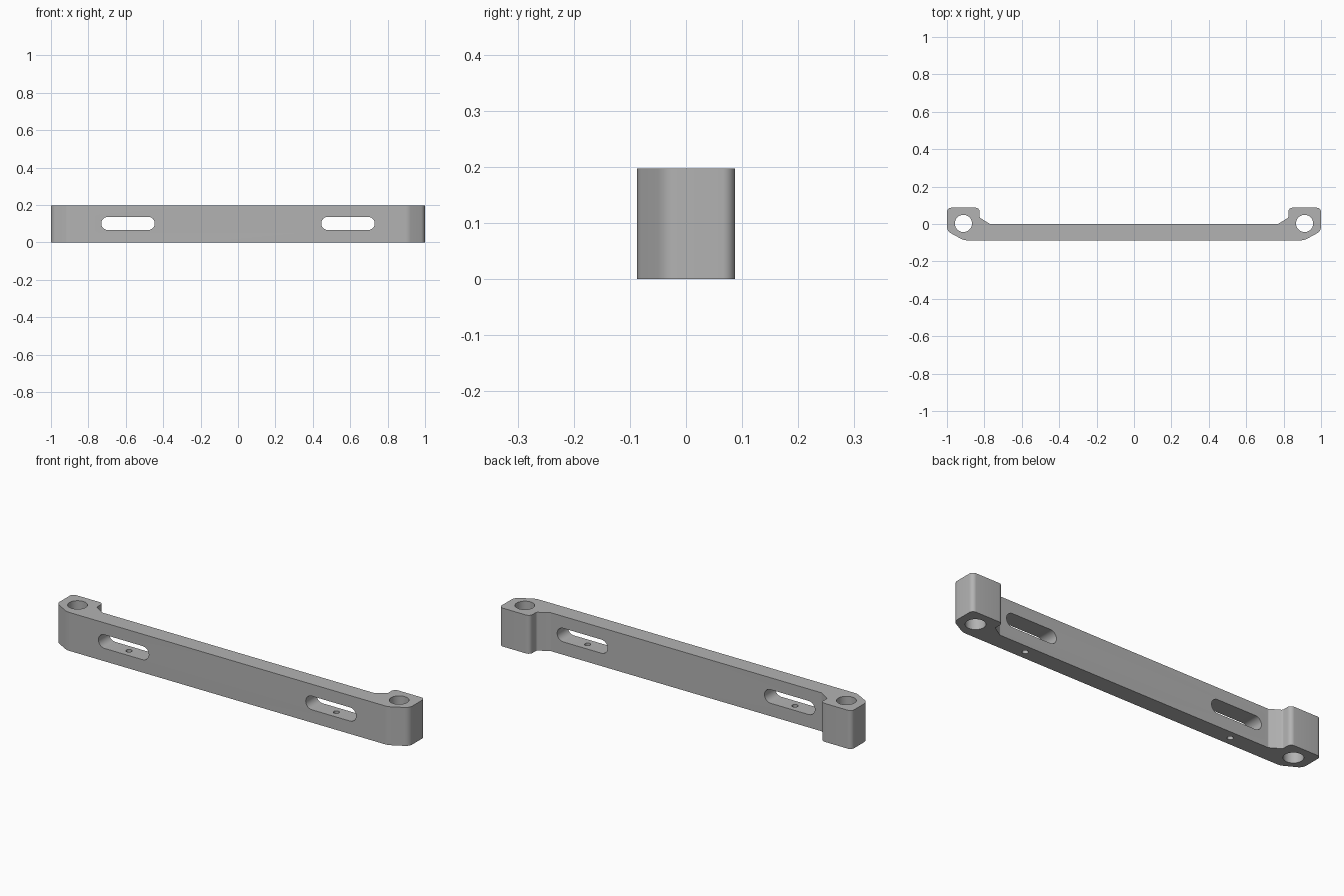
import bpy
import bmesh
import math
from mathutils import Matrix, Vector

cube = bpy.data.objects.get("Cube")
if cube:
    bpy.data.objects.remove(cube, do_unlink=True)

HEIGHT = 0.197
MID_Z = 0.101

grey = bpy.data.materials.new("satin grey")
grey.use_nodes = True
COLOUR = (0.45, 0.45, 0.45, 1)
grey.diffuse_color = COLOUR
grey.node_tree.nodes["Principled BSDF"].inputs["Base Color"].default_value = COLOUR


def fillet(corner, before, after, radius, steps=8):
    """Points of a round arc that replaces one profile corner."""
    a = (before - corner).normalized()
    b = (after - corner).normalized()
    half = a.angle(b) / 2
    centre = corner + (a + b).normalized() * radius / math.sin(half)
    start = corner + a * radius / math.tan(half) - centre
    end = corner + b * radius / math.tan(half) - centre
    sweep = start.angle(end)
    return [centre + (start * math.sin((1 - t) * sweep) + end * math.sin(t * sweep)) / math.sin(sweep)
            for t in (i / steps for i in range(steps + 1))]


def extrude(name, points, direction):
    """Solid prism made from a closed outline."""
    bm = bmesh.new()
    face = bm.faces.new([bm.verts.new(p) for p in points])
    new = bmesh.ops.extrude_face_region(bm, geom=[face])["geom"]
    bmesh.ops.translate(bm, verts=[v for v in new if isinstance(v, bmesh.types.BMVert)], vec=direction)
    bmesh.ops.recalc_face_normals(bm, faces=bm.faces)
    mesh = bpy.data.meshes.new(name)
    bm.to_mesh(mesh)
    bm.free()
    obj = bpy.data.objects.new(name, mesh)
    bpy.context.collection.objects.link(obj)
    mesh.materials.append(grey)
    return obj


def circle(x, y, z, radius, count=48):
    return [(x + radius * math.cos(math.tau * i / count),
             y + radius * math.sin(math.tau * i / count), z) for i in range(count)]


# Bracket outline: right half as (x, y, corner radius), then mirrored
half_profile = [(0.91, -0.087, 0.06), (1, -0.038, 0.04), (1, 0.087, 0.022),
                (0.825, 0.087, 0.022), (0.825, 0.034, 0.012), (0.77, 0, 0.012)]
profile = half_profile + [(-x, y, r) for x, y, r in reversed(half_profile)]
corners = [Vector((x, y, 0)) for x, y, r in profile]
outline = []
for i, corner in enumerate(corners):
    outline += fillet(corner, corners[i - 1], corners[(i + 1) % len(corners)], profile[i][2])
bracket = extrude("mounting_bracket", outline, (0, 0, HEIGHT))

# Cutters on both sides: bolt hole, long slot and set screw hole
cutters = []
for side in (-1, 1):
    cutters.append(extrude("bolt_hole_cutter", circle(side * 0.912, 0.003, -0.1, 0.046), (0, 0, 0.5)))
    cutters.append(extrude("screw_hole_cutter", circle(side * 0.588, -0.043, -0.1, 0.0145, 32),
                           (0, 0, 0.1 + MID_Z)))
    slot = []
    for end in (1, -1):
        for i in range(17):
            angle = math.pi * (i / 16 - 0.5)
            slot.append((side * 0.588 + end * (0.108 + 0.035 * math.cos(angle)), -0.3,
                         MID_Z + end * 0.035 * math.sin(angle)))
    cutters.append(extrude("slot_cutter", slot, (0, 0.6, 0)))

bpy.context.view_layer.objects.active = bracket
for cutter in cutters:
    cutter.hide_render = True
    cut = bracket.modifiers.new(cutter.name, "BOOLEAN")
    cut.operation = "DIFFERENCE"
    cut.solver = "EXACT"
    cut.object = cutter
    bpy.ops.object.modifier_apply(modifier=cut.name)
    bpy.data.objects.remove(cutter, do_unlink=True)

# Smooth the rounded walls, keep the rims crisp
bpy.ops.object.select_all(action="DESELECT")
bracket.select_set(True)
bpy.ops.object.shade_smooth_by_angle(angle=math.radians(30))
